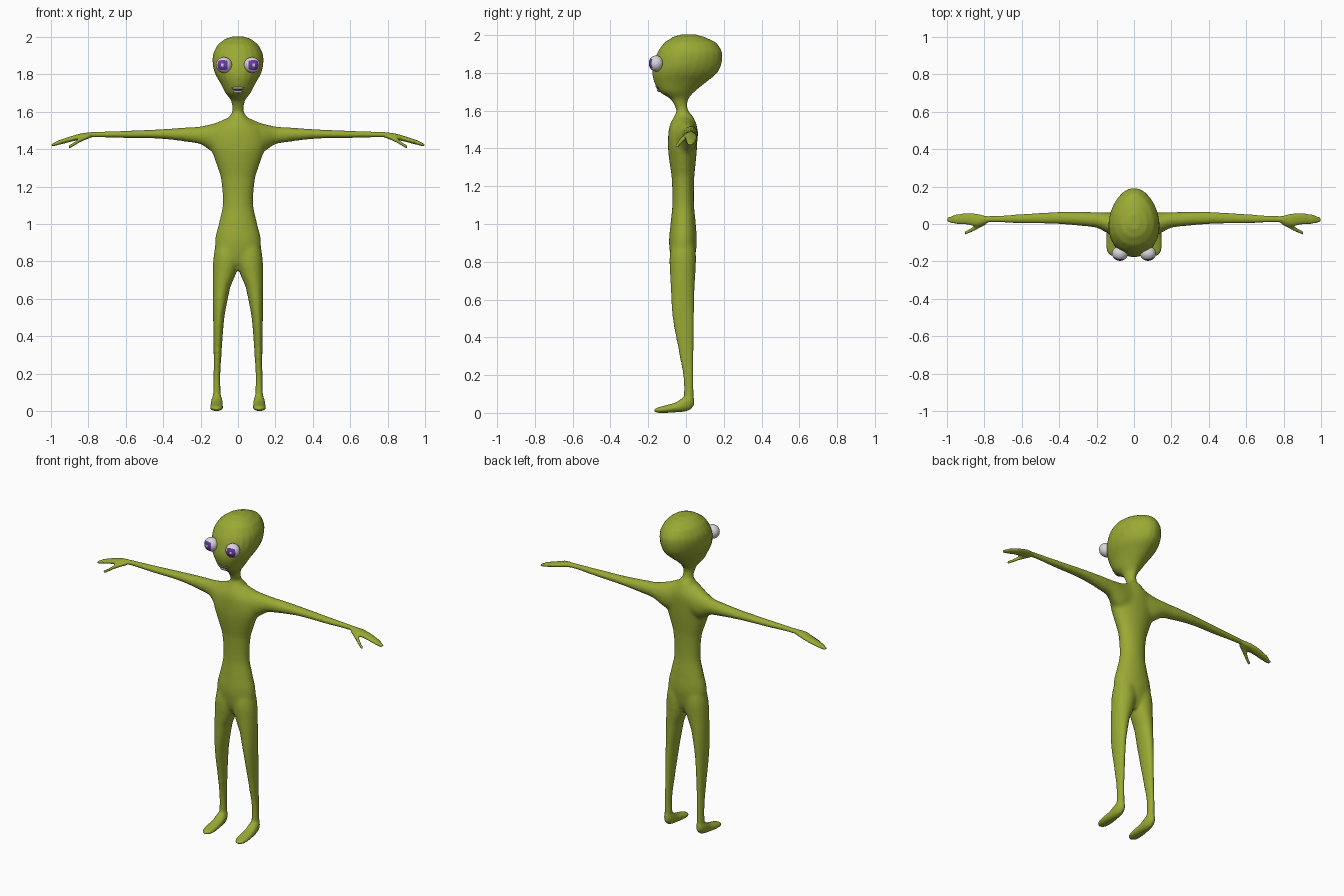
import bpy, bmesh, math
from mathutils import Matrix

if "Cube" in bpy.data.objects:
    bpy.data.objects.remove(bpy.data.objects["Cube"])


def material(name, rgb):
    m = bpy.data.materials.new(name)
    m.diffuse_color = (*rgb, 1)
    m.use_nodes = True
    m.node_tree.nodes["Principled BSDF"].inputs["Base Color"].default_value = m.diffuse_color
    return m


green = material("olive green skin", (0.325, 0.40, 0.034))
white = material("eye white", (0.70, 0.66, 0.70))
purple = material("iris purple", (0.14, 0.04, 0.37))
lilac = material("pupil pale lilac", (0.68, 0.58, 0.76))
grey = material("lip grey", (0.42, 0.36, 0.36))
dark = material("mouth dark", (0.08, 0.06, 0.06))


def smooth_stations(st, n=4):
    """Catmull-Rom interpolation of the stations of a loft."""
    out = []
    for i in range(len(st) - 1):
        p0, p1, p2, p3 = (st[max(i - 1, 0)], st[i], st[i + 1], st[min(i + 2, len(st) - 1)])
        for k in range(n):
            t = k / n
            row = [b + 0.5 * t * (c - a + t * (2 * a - 5 * b + 4 * c - d
                   + t * (3 * (b - c) + d - a))) for a, b, c, d in zip(p0, p1, p2, p3)]
            row[0] = p1[0] + (p2[0] - p1[0]) * t
            out.append(row)
    return out + [list(st[-1])]


def loft(bm, axis, stations, sign=1, sides=24, egg=0):
    """Oval rings along an axis; station = position, min/max of the other two axes."""
    rings = []
    for t, a0, a1, b0, b1 in smooth_stations(stations):
        ring = []
        for k in range(sides):
            w = 2 * math.pi * k / sides
            a = (a0 + a1) / 2 + (a1 - a0) / 2 * math.cos(w) * (1 - egg * math.sin(w))
            b = (b0 + b1) / 2 + (b1 - b0) / 2 * math.sin(w)
            co = {"x": (t, a, b), "y": (a, t, b), "z": (a, b, t)}[axis]
            ring.append(bm.verts.new((co[0] * sign, co[1], co[2])))
        rings.append(ring)
    faces = [bm.faces.new(rings[0]), bm.faces.new(rings[-1][::-1])]
    for r, s in zip(rings, rings[1:]):
        for k in range(sides):
            j = (k + 1) % sides
            faces.append(bm.faces.new((r[k], s[k], s[j], r[j])))
    bmesh.ops.recalc_face_normals(bm, faces=faces)


def sym(rows):
    return [(z, -w, w, f, b) for z, w, f, b in rows]


# Profiles
head = sym([(2.003, .03, -.03, .055), (1.99, .068, -.07, .10), (1.96, .106, -.115, .16),
            (1.91, .132, -.15, .19), (1.85, .134, -.17, .188), (1.80, .12, -.178, .165),
            (1.75, .092, -.168, .106), (1.70, .066, -.14, .045),
            (1.66, .037, -.08, .012), (1.60, .027, -.05, .0)])
torso = sym([(.75, .02, -.05, .02), (.80, .08, -.075, .042), (.86, .118, -.087, .054),
             (.92, .123, -.09, .058), (1.02, .098, -.08, .05),
             (1.107, .081, -.072, .042), (1.25, .092, -.076, .044), (1.36, .13, -.092, .055),
             (1.43, .15, -.096, .06), (1.50, .135, -.092, .062), (1.54, .09, -.08, .052),
             (1.57, .052, -.062, .036), (1.60, .031, -.05, .012), (1.64, .028, -.052, .004)])
leg = [(.05, .09, .134, -.012, .04), (.17, .095, .131, -.012, .04), (.29, .089, .13, -.032, .04),
       (.5, .073, .133, -.07, .042), (.66, .042, .135, -.08, .045), (.75, .006, .134, -.085, .05),
       (.82, -.01, .132, -.088, .054), (.89, .0, .118, -.075, .045), (.96, .03, .08, -.04, .01)]
foot = [(.042, .1, .125, .035, .08), (.02, .088, .138, .015, .1), (-.01, .082, .144, .006, .085),
        (-.05, .081, .147, .003, .058), (-.1, .079, .15, 0, .042), (-.148, .085, .145, 0, .03),
        (-.168, .1, .13, .006, .02)]
arm = [(.0, -.08, .055, 1.38, 1.57), (.06, -.08, .058, 1.365, 1.565), (.12, -.06, .062, 1.375, 1.541),
       (.2, -.02, .064, 1.427, 1.522), (.4, 0, .064, 1.455, 1.507), (.6, .004, .053, 1.46, 1.498),
       (.78, .008, .042, 1.463, 1.492), (.84, -.012, .056, 1.452, 1.484),
       (.90, -.003, .058, 1.438, 1.467), (.96, 0, .05, 1.423, 1.447), (1.0, .01, .035, 1.413, 1.428)]
thumb = [(.79, -.005, .03, 1.458, 1.482), (.85, -.035, -.006, 1.433, 1.458),
         (.905, -.058, -.038, 1.402, 1.422)]

# Body: all limbs fused into one smooth skin
bm = bmesh.new()
loft(bm, "z", head, egg=.14)
loft(bm, "z", torso)
for s in (1, -1):
    loft(bm, "z", leg, s)
    loft(bm, "y", foot, s)
    loft(bm, "x", arm, s)
    loft(bm, "x", thumb, s, 12)
mesh = bpy.data.meshes.new("body")
bm.to_mesh(mesh)
bm.free()
mesh.materials.append(green)
body = bpy.data.objects.new("body", mesh)
bpy.context.collection.objects.link(body)
bpy.context.view_layer.objects.active = body
body.select_set(True)
remesh = body.modifiers.new("fuse", "REMESH")
remesh.mode = "VOXEL"
remesh.voxel_size = 0.007
bpy.ops.object.modifier_apply(modifier="fuse")

# Blend the hips and shoulders more strongly than the rest
joints = body.vertex_groups.new(name="joints")
joints.add([v.index for v in body.data.vertices
            if .78 < v.co.z < 1.0 or (1.3 < v.co.z < 1.56 and abs(v.co.x) < .25)], 1, "REPLACE")
for name, count in (("blend", 25), ("relax", 5)):
    mod = body.modifiers.new(name, "SMOOTH")
    mod.factor = 0.5
    mod.iterations = count
    if name == "blend":
        mod.vertex_group = "joints"
    bpy.ops.object.modifier_apply(modifier=name)
bpy.ops.object.shade_smooth()


def finish(bm, name, mats, matrix):
    for f in bm.faces:
        f.smooth = True
    bm.transform(matrix)
    me = bpy.data.meshes.new(name)
    bm.to_mesh(me)
    bm.free()
    for m in mats:
        me.materials.append(m)
    bpy.context.collection.objects.link(bpy.data.objects.new(name, me))


def eye(name, loc, scale, turn):
    """Rounded cube; the forward side carries a square iris and a pale centre."""
    bm = bmesh.new()
    bmesh.ops.create_cube(bm, size=2)
    bmesh.ops.subdivide_edges(bm, edges=bm.edges[:], cuts=11, use_grid_fill=True)
    for f in bm.faces:
        c = f.calc_center_median()
        if c.y < -.99:
            r = max(abs(c.x), abs(c.z))
            f.material_index = 2 if r < .17 else 1 if r < .84 else 0
    for v in bm.verts:
        v.co.normalize()
    finish(bm, name, [white, purple, lilac], Matrix.Translation(loc)
           @ Matrix.Diagonal((*scale, 1)) @ Matrix.Rotation(turn, 4, "Z"))


def lip(name, loc, scale, mat):
    bm = bmesh.new()
    bmesh.ops.create_uvsphere(bm, u_segments=20, v_segments=12, radius=1)
    finish(bm, name, [mat], Matrix.Translation(loc) @ Matrix.Diagonal((*scale, 1)))


# Bulging eyes, turned slightly outward
for s, side in ((1, "left"), (-1, "right")):
    eye(side + "_eye", (.075 * s, -.158, 1.85), (.043, .039, .042), math.radians(12) * s)

# Mouth
lip("upper_lip", (0, -.146, 1.727), (.036, .015, .009), grey)
lip("lower_lip", (0, -.138, 1.708), (.027, .015, .009), grey)
lip("mouth_gap", (0, -.142, 1.718), (.031, .0135, .004), dark)
